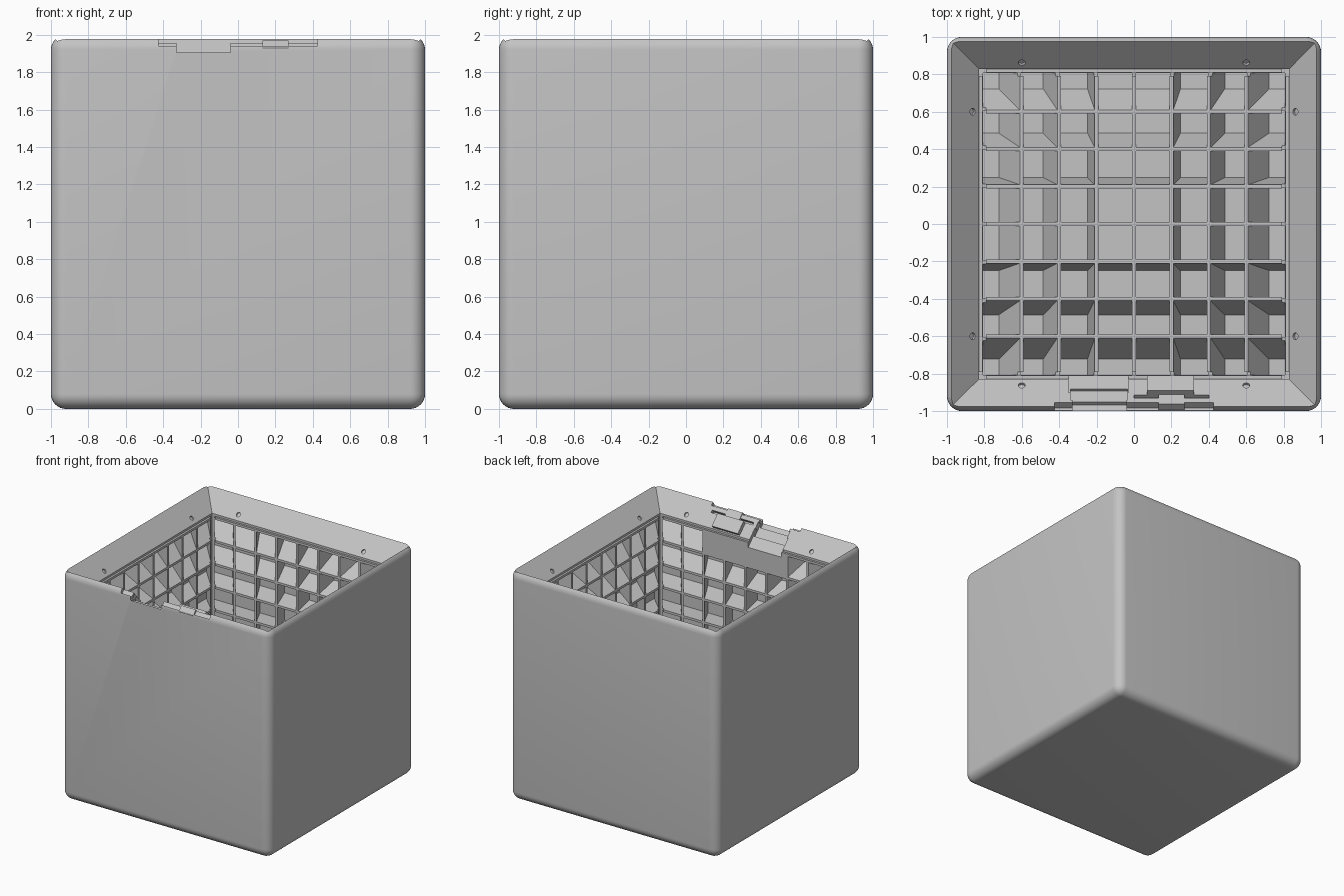
import bpy, bmesh, math
from mathutils import Matrix, Vector

cube = bpy.data.objects.get("Cube")
if cube:
    bpy.data.objects.remove(cube, do_unlink=True)

GRID, LIP, DEPTH, ROUND = 0.81, 0.828, 1.185, 0.08
CENTRE = Vector((0, 0, 1))

grey = bpy.data.materials.new("light grey")
grey.use_nodes = True
grey.diffuse_color = (0.55, 0.55, 0.55, 1)
grey.node_tree.nodes["Principled BSDF"].inputs["Base Color"].default_value = grey.diffuse_color


def finish(bm, name):
    bmesh.ops.recalc_face_normals(bm, faces=bm.faces)
    bmesh.ops.translate(bm, verts=bm.verts, vec=CENTRE)
    mesh = bpy.data.meshes.new(name)
    bm.to_mesh(mesh)
    bm.free()
    mesh.materials.append(grey)
    obj = bpy.data.objects.new(name, mesh)
    bpy.context.collection.objects.link(obj)
    return obj


def box(bm, x, y, z, turn=Matrix()):
    mid = [(a + b) / 2 for a, b in (x, y, z)]
    size = [b - a for a, b in (x, y, z)]
    mat = turn @ Matrix.Translation(mid) @ Matrix.Diagonal((*size, 1))
    bmesh.ops.create_cube(bm, size=1, matrix=mat)


def lip_box(bm, x, t, h):
    """Box on the sloping front lip: t is distance from the middle, h height off the lip."""
    r = math.sqrt(2)
    box(bm, x, (-t[1] * r, -t[0] * r), h, Matrix.Rotation(-math.pi / 4, 4, 'X'))


# Rounded outer shell, with the top panel mitred away
bm = bmesh.new()
bmesh.ops.create_cube(bm, size=2)
bmesh.ops.bevel(bm, geom=bm.edges[:], offset=ROUND, segments=8, profile=0.5, affect='EDGES')
top = []
for f in bm.faces:
    c = f.calc_center_median()
    if c.z > max(abs(c.x), abs(c.y)) + 1e-4:
        top.append(f)
bmesh.ops.delete(bm, geom=top, context='FACES')

# Sloping lip, then a short drop to the ledge
rim = [e for e in bm.edges if e.is_boundary]
for step in range(2):
    new = bmesh.ops.extrude_edge_only(bm, edges=rim)["geom"]
    for v in (g for g in new if isinstance(g, bmesh.types.BMVert)):
        if step == 0:
            v.co *= LIP / v.co.z
        else:
            v.co.z = GRID
    rim = [g for g in new if isinstance(g, bmesh.types.BMEdge) and g.is_boundary]

# Ribbed inner panels: cells run outward from the middle of the box
lines = [-GRID] + [0.2 * k + d for k in range(-4, 4) for d in (0.01, 0.19)] + [GRID]
sides = [Matrix.Rotation(k * math.pi / 2, 4, 'Z') @ Matrix.Rotation(math.pi / 2, 4, 'X')
         for k in range(4)]
cells = []
for k, turn in enumerate(sides + [Matrix.Rotation(math.pi, 4, 'X')]):
    pts = [[bm.verts.new(turn @ Vector((u, v, GRID))) for v in lines] for u in lines]
    for i in range(len(lines) - 1):
        for j in range(len(lines) - 1):
            f = bm.faces.new((pts[i][j], pts[i + 1][j], pts[i + 1][j + 1], pts[i][j + 1]))
            behind_latch = k == 0 and j == 15 and abs(lines[i] + 0.09) < 0.4
            if i % 2 and j % 2 and not behind_latch:
                cells.append(f)
bmesh.ops.remove_doubles(bm, verts=bm.verts, dist=1e-4)
pockets = bmesh.ops.extrude_discrete_faces(bm, faces=cells)["faces"]
for v in {v for f in pockets for v in f.verts}:
    v.co *= DEPTH

# Ledge joining lip and panels
bmesh.ops.triangle_fill(bm, use_beauty=True, use_dissolve=False, normal=(0, 0, 1),
                        edges=[e for e in bm.edges if e.is_boundary])
shell = finish(bm, "box_shell")

# Cutters: corner grooves, screw holes, latch recesses
bm = bmesh.new()
for k in range(4):
    turn = Matrix.Rotation(k * math.pi / 2, 4, 'Z')
    box(bm, (0.79, LIP), (0.79, LIP), (-LIP, 0.85), turn)
    box(bm, (-0.8, 0.8), (-LIP, -0.79), (-LIP, -0.79), turn)
    for x in (-0.6, 0.6):
        place = turn @ Matrix.Translation((x, -0.863, 0.863)) @ Matrix.Rotation(-math.pi / 4, 4, 'X')
        bmesh.ops.create_cone(bm, cap_ends=True, segments=16, radius1=0.019, radius2=0.019,
                              depth=0.026, matrix=place)
lip_box(bm, (-0.35, -0.03), (0.78, 0.90), (-0.03, 0.06))
lip_box(bm, (-0.34, -0.035), (0.86, 0.94), (-0.045, 0.06))
lip_box(bm, (-0.33, -0.04), (0.92, 1.1), (-0.067, 0.06))
lip_box(bm, (-0.425, 0.425), (0.955, 1.1), (-0.04, 0.06))
lip_box(bm, (0.0, 0.4), (0.915, 0.93), (-0.04, 0.06))
cutter = finish(bm, "recess_cutter")
cutter.hide_render = True
cutter.hide_viewport = True

cut = shell.modifiers.new("recesses", 'BOOLEAN')
cut.object = cutter
cut.operation = 'DIFFERENCE'
cut.solver = 'EXACT'
cut.use_self = True
bpy.context.view_layer.objects.active = shell
shell.select_set(True)
bpy.ops.object.modifier_apply(modifier=cut.name)
bpy.data.objects.remove(cutter, do_unlink=True)
bpy.ops.object.shade_smooth_by_angle(angle=math.radians(30))

# Raised latch tongue with its nub
bm = bmesh.new()
lip_box(bm, (0.07, 0.32), (0.835, 0.915), (-0.02, 0.035))
lip_box(bm, (0.13, 0.27), (0.90, 0.965), (-0.05, 0.005))
finish(bm, "latch_tongue")
